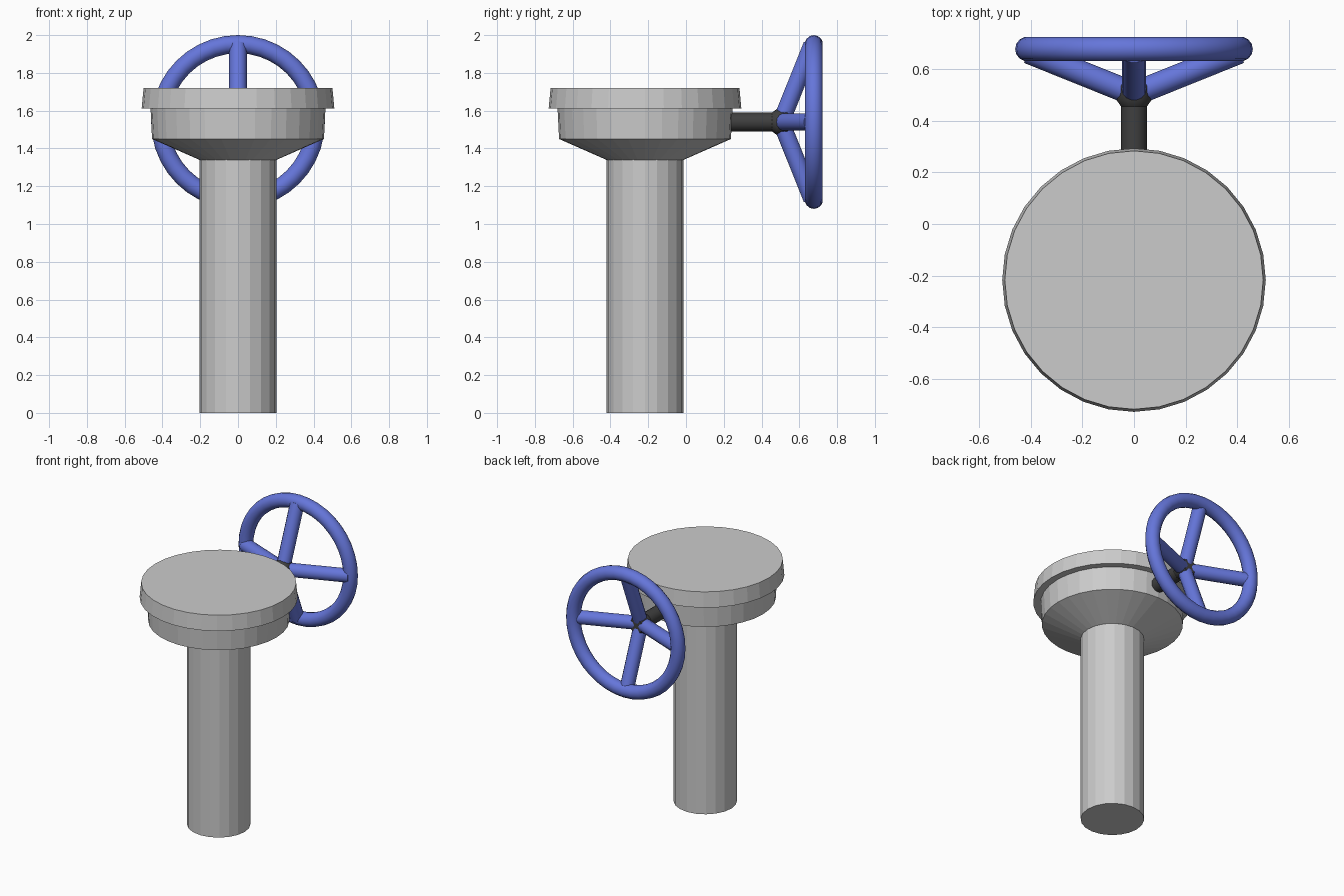
import bpy, bmesh, math
from mathutils import Vector, Matrix

if "Cube" in bpy.data.objects:
    bpy.data.objects.remove(bpy.data.objects["Cube"])

def material(name, color):
    m = bpy.data.materials.new(name)
    m.diffuse_color = (*color, 1)
    m.use_nodes = True
    m.node_tree.nodes["Principled BSDF"].inputs["Base Color"].default_value = m.diffuse_color
    return m

BLUE = material("wheel_blue", (0.13, 0.18, 0.70))
DARK = material("dark_metal", (0.05, 0.05, 0.05))

def finish(bm, name, mat=None, smooth=False):
    bmesh.ops.recalc_face_normals(bm, faces=bm.faces)
    me = bpy.data.meshes.new(name)
    bm.to_mesh(me)
    bm.free()
    ob = bpy.data.objects.new(name, me)
    bpy.context.collection.objects.link(ob)
    if mat:
        me.materials.append(mat)
    if smooth:
        bpy.context.view_layer.objects.active = ob
        ob.select_set(True)
        bpy.ops.object.shade_smooth_by_angle(angle=math.radians(40))
        ob.select_set(False)
    return ob

def lathe(name, profile, sides, start, direction=(0, 0, 1), mat=None, smooth=False):
    """Closed turned solid; profile is (radius, distance along the axis)."""
    bm = bmesh.new()
    rot = Vector(direction).to_track_quat('Z', 'Y').to_matrix().to_4x4()
    place = Matrix.Translation(start) @ rot
    rings = [[bm.verts.new(place @ Vector((r * math.cos(2 * math.pi * i / sides),
                                           r * math.sin(2 * math.pi * i / sides), h)))
              for i in range(sides)] for r, h in profile]
    for a, b in zip(rings, rings[1:]):
        for i in range(sides):
            j = (i + 1) % sides
            bm.faces.new((a[i], a[j], b[j], b[i]))
    bm.faces.new(rings[0])
    bm.faces.new(rings[-1])
    return finish(bm, name, mat, smooth)

# Post and flared head
BASE = (0, -0.217, 0)
lathe("post", [(0.205, 0), (0.205, 1.35)], 20, BASE)
lathe("head", [(0.205, 1.34), (0.455, 1.45), (0.463, 1.612), (0.51, 1.612), (0.50, 1.72)],
      32, BASE)

# Stem and hub
CZ = 1.54
lathe("stem", [(0.05, 0), (0.05, 0.32)], 16, (0, 0.18, CZ), (0, 1, 0), DARK, True)
lathe("hub", [(0.05, 0), (0.068, 0.025), (0.068, 0.08), (0.05, 0.105)],
      16, (0, 0.455, CZ), (0, 1, 0), DARK, True)

# Handwheel rim
R, r, WY = 0.412, 0.048, 0.677
bm = bmesh.new()
NU, NV = 40, 14
grid = []
for i in range(NU):
    u = 2 * math.pi * i / NU
    row = []
    for k in range(NV):
        v = 2 * math.pi * k / NV
        d = R + r * math.cos(v)
        row.append(bm.verts.new((d * math.cos(u), WY + r * math.sin(v), CZ + d * math.sin(u))))
    grid.append(row)
for i in range(NU):
    for k in range(NV):
        a, b = grid[i], grid[(i + 1) % NU]
        bm.faces.new((a[k], b[k], b[(k + 1) % NV], a[(k + 1) % NV]))
finish(bm, "wheel_rim", BLUE, True)

# Four dished spokes
for n in range(4):
    a = n * math.pi / 2
    c, s = math.cos(a), math.sin(a)
    p0 = Vector((0.03 * c, 0.515, CZ + 0.03 * s))
    p1 = Vector((0.408 * c, 0.667, CZ + 0.408 * s))
    lathe(f"spoke_{n + 1}", [(0.047, 0), (0.047, (p1 - p0).length)], 14, p0, p1 - p0, BLUE, True)
